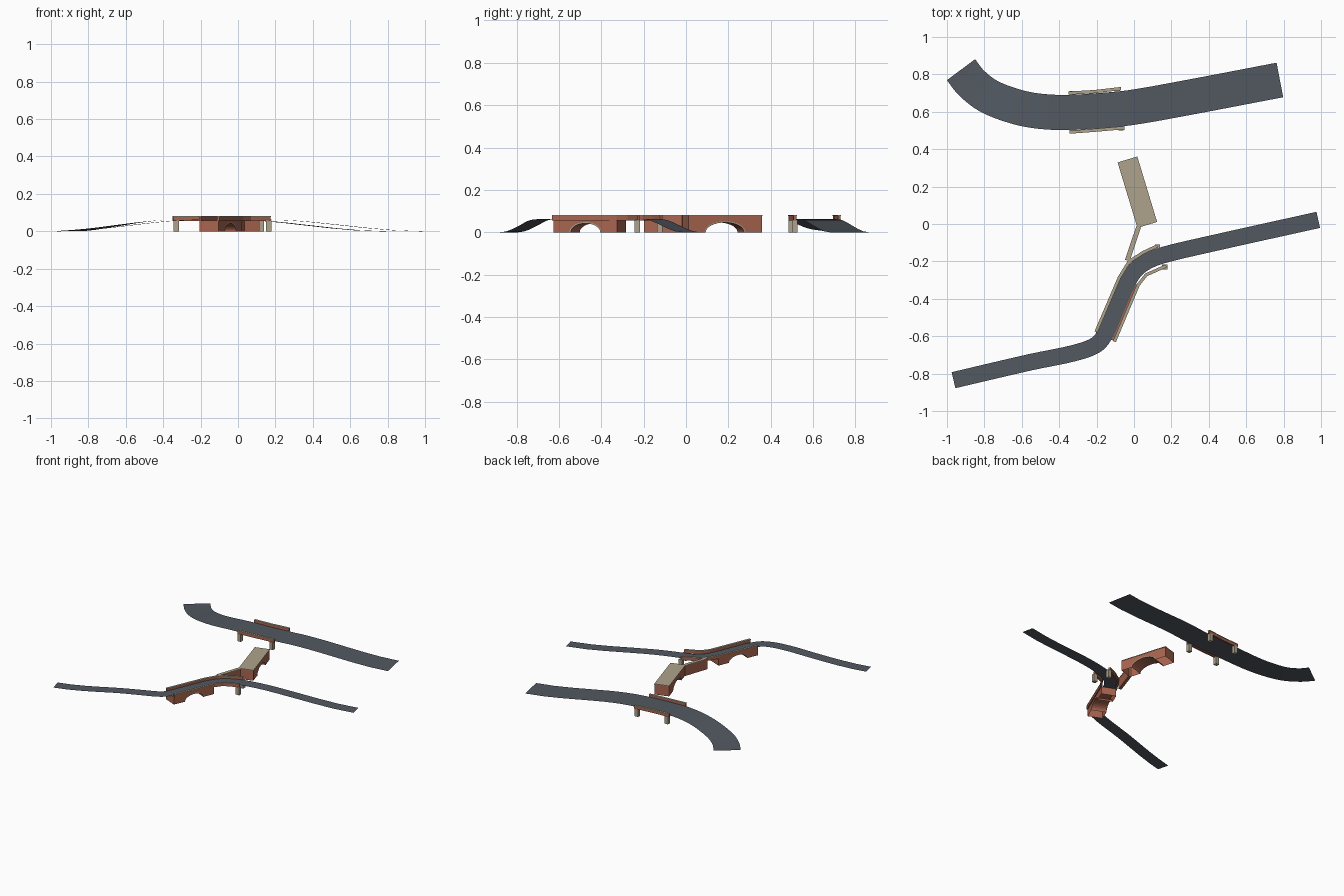
import bpy, bmesh, math
from mathutils import Vector

if "Cube" in bpy.data.objects:
    bpy.data.objects.remove(bpy.data.objects["Cube"])


def material(name, rgb):
    m = bpy.data.materials.new(name)
    m.diffuse_color = (*rgb, 1)
    m.use_nodes = True
    m.node_tree.nodes["Principled BSDF"].inputs["Base Color"].default_value = m.diffuse_color
    return m


ASPHALT = material("asphalt", (0.085, 0.10, 0.12))
BRICK = material("brick", (0.40, 0.13, 0.08))
STONE = material("stone", (0.42, 0.36, 0.26))


def finish(name, bm, mat):
    me = bpy.data.meshes.new(name)
    bm.to_mesh(me)
    bm.free()
    me.materials.append(mat)
    ob = bpy.data.objects.new(name, me)
    bpy.context.collection.objects.link(ob)
    return ob


def smoothstep(u):
    u = max(0, min(1, u))
    return u * u * (3 - 2 * u)


def spline(pts, n=4):
    # Catmull-Rom sampling through the plan points
    p = [Vector(q) for q in pts]
    p = [2 * p[0] - p[1]] + p + [2 * p[-1] - p[-2]]
    out = []
    for i in range(1, len(p) - 2):
        a, b, c, d = p[i - 1:i + 3]
        L = (c - b).length
        m0 = (c - a) * (L / (L + (b - a).length))
        m1 = (d - b) * (L / (L + (d - c).length))
        for k in range(n):
            t = k / n
            out.append((2*t**3 - 3*t*t + 1) * b + (t**3 - 2*t*t + t) * m0
                       + (3*t*t - 2*t**3) * c + (t**3 - t*t) * m1)
    return out + [p[-2]]


def sides(pts, width):
    # mitred left and right offsets of a plan polyline
    res = []
    for i, p in enumerate(pts):
        d0 = (p - pts[max(i - 1, 0)]).normalized()
        d1 = (pts[min(i + 1, len(pts) - 1)] - p).normalized()
        d = (d0 + d1).normalized()
        n = Vector((-d.y, d.x)) * (width / 2)
        ref = d1 if d1.length else d0
        n /= max(0.6, d.dot(ref))
        res.append((p + n, p - n))
    return res


def road(name, pts, width, rise, fall, top=0.062):
    bm = bmesh.new()
    path = spline(pts)
    rows = []
    for p, (l, r) in zip(path, sides(path, width)):
        z = top * min(smoothstep((p.x - rise[0]) / (rise[1] - rise[0])),
                      smoothstep((fall[1] - p.x) / (fall[1] - fall[0])))
        rows.append([bm.verts.new((q.x, q.y, z)) for q in (l, r)])
    for a, b in zip(rows, rows[1:]):
        bm.faces.new((a[0], a[1], b[1], b[0]))
    return finish(name, bm, ASPHALT)


def wall(name, pts, width, z0, z1, mat):
    # box section swept along a plan polyline
    bm = bmesh.new()
    pts = [Vector(p) for p in pts]
    rings = []
    for l, r in sides(pts, width):
        rings.append([bm.verts.new((q.x, q.y, z))
                      for q, z in ((l, z0), (r, z0), (r, z1), (l, z1))])
    for a, b in zip(rings, rings[1:]):
        for k in range(4):
            j = (k + 1) % 4
            bm.faces.new((a[k], a[j], b[j], b[k]))
    bm.faces.new(rings[0][::-1])
    bm.faces.new(rings[-1])
    bmesh.ops.recalc_face_normals(bm, faces=bm.faces)
    return finish(name, bm, mat)


def parapet(name, pts, z0=0.056):
    wall(name, pts, 0.013, z0, 0.077, BRICK)
    wall(name + "_coping", pts, 0.017, 0.077, 0.081, STONE)


def arch_bridge(name, start, end, width, centre, half, rise, top):
    # hollow arched body: side profile extruded, underside left open
    a, b = Vector(start), Vector(end)
    d = (b - a).normalized()
    n = Vector((-d.y, d.x))
    L = (b - a).length
    seg = 16
    prof = [(0, 0)]
    prof += [(centre - half * math.cos(math.pi * k / seg),
              rise * math.sin(math.pi * k / seg)) for k in range(seg + 1)]
    prof += [(L, 0), (L, top), (0, top)]
    bm = bmesh.new()
    vs = []
    for side in (0.5, -0.5):
        vs.append([bm.verts.new((*(a + d * s + n * side * width), z)) for s, z in prof])
    bm.faces.new(vs[0][::-1])
    bm.faces.new(vs[1])
    for i in range(len(prof)):
        j = (i + 1) % len(prof)
        if prof[i][1] < 1e-5 and prof[j][1] < 1e-5:
            continue
        bm.faces.new((vs[0][i], vs[0][j], vs[1][j], vs[1][i]))
    bmesh.ops.recalc_face_normals(bm, faces=bm.faces)
    finish(name, bm, BRICK)
    # stone arch rings on both faces
    for side in (0.5, -0.5):
        bm = bmesh.new()
        off = n * side * (width + 0.003)
        rows = []
        for k in range(seg + 1):
            t = math.pi * k / seg
            rows.append([bm.verts.new((*(a + d * (centre - (half + e) * math.cos(t)) + off),
                                       (rise + e) * math.sin(t))) for e in (0, 0.006)])
        for p, q in zip(rows, rows[1:]):
            bm.faces.new((p[0], p[1], q[1], q[0]))
        finish(name + "_arch_ring", bm, STONE)


def pier(name, x, y, top=0.058):
    wall(name, [(x - 0.014, y), (x + 0.014, y)], 0.026, 0, top, STONE)


# roads
road("north_road", [(-0.925, 0.825), (-0.87, 0.755), (-0.78, 0.685), (-0.65, 0.633),
                    (-0.53, 0.606), (-0.38, 0.596), (-0.2, 0.605), (-0.02, 0.622),
                    (0.25, 0.669), (0.78, 0.77)], 0.188, (-0.96, -0.33), (-0.02, 0.78))
road("south_road", [(-0.965, -0.835), (-0.55, -0.738), (-0.32, -0.69), (-0.2, -0.645),
                    (-0.15, -0.58), (-0.1, -0.465), (-0.04, -0.325), (0.0, -0.255),
                    (0.06, -0.205), (0.15, -0.168), (0.4, -0.108), (0.985, 0.022)],
     0.088, (-0.965, -0.2), (0.15, 0.985))

# north overpass parapets and piers
parapet("north_parapet_back", [(-0.35, 0.70), (-0.21, 0.708), (-0.07, 0.724)])
parapet("north_parapet_front", [(-0.345, 0.491), (-0.2, 0.502), (-0.05, 0.515)])
for x, y in ((-0.33, 0.497), (-0.07, 0.514), (-0.33, 0.698), (-0.09, 0.718)):
    pier("north_pier", x, y)

# south brick bridge with curved parapets
arch_bridge("south_bridge", (-0.155, -0.605), (-0.027, -0.305), 0.108, 0.165, 0.076, 0.042, 0.057)
parapet("south_parapet_left", [(-0.203, -0.577), (-0.078, -0.285), (-0.025, -0.2),
                               (0.05, -0.152), (0.125, -0.117)])
parapet("south_parapet_right", [(-0.105, -0.629), (0.023, -0.325), (0.065, -0.272),
                                (0.172, -0.224)])
pier("south_pier", 0.125, -0.123)
pier("south_pier", 0.165, -0.23)

# separate arched bridge stub with stone deck
arch_bridge("stub_bridge", (0.071, -0.004), (-0.035, 0.344), 0.106, 0.18, 0.095, 0.046, 0.076)
wall("stub_deck", [(0.071, -0.005), (-0.035, 0.345)], 0.11, 0.076, 0.081, STONE)

# linking wing wall
wing = [(0.025, -0.015), (-0.036, -0.195)]
wall("wing_wall", wing, 0.022, 0, 0.076, BRICK)
wall("wing_wall_coping", wing, 0.026, 0.076, 0.081, STONE)
